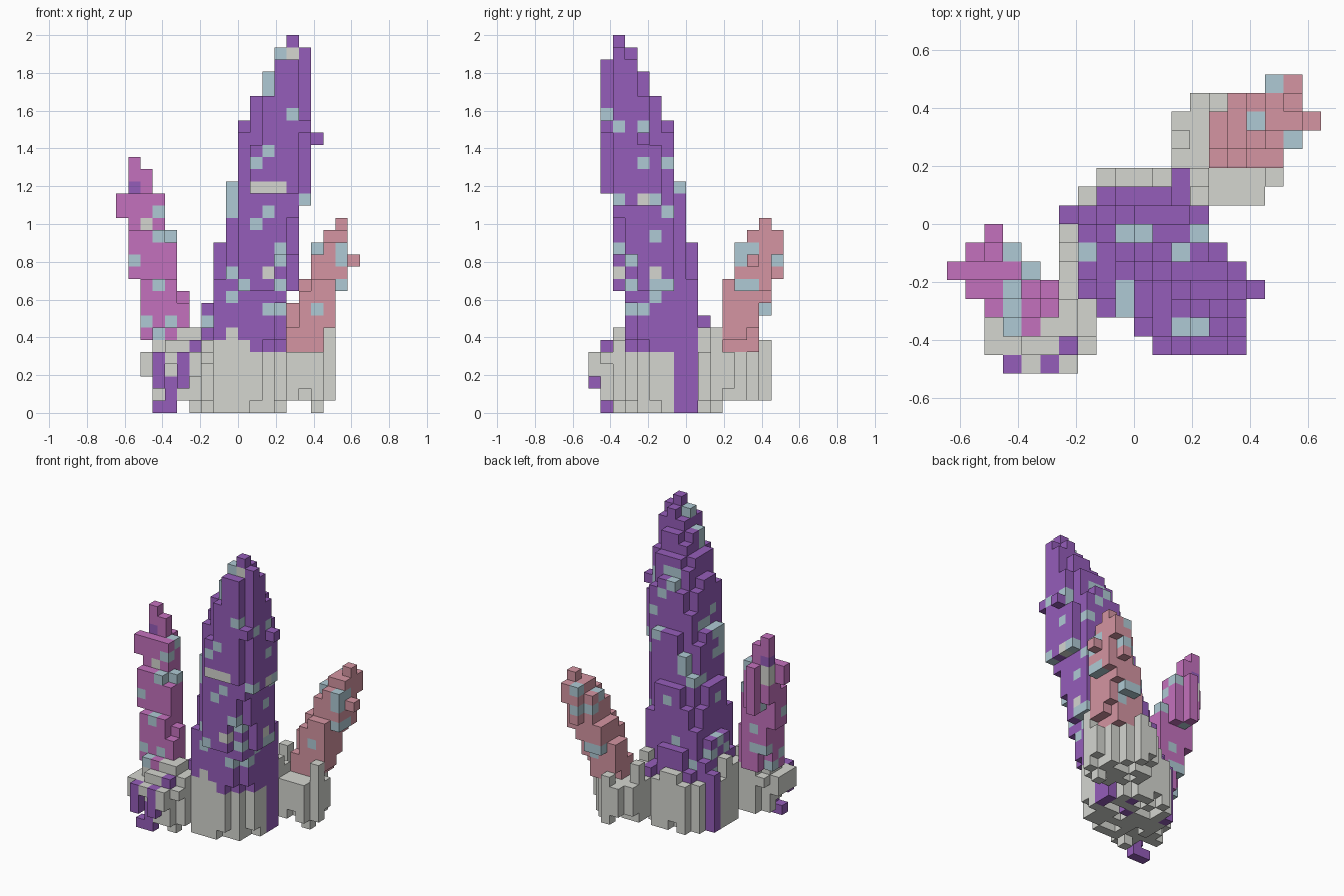
import bpy, bmesh, random
from mathutils import Vector

random.seed(7)
if "Cube" in bpy.data.objects:
    bpy.data.objects.remove(bpy.data.objects["Cube"])

UNIT = 2 / 31
ORIGIN = Vector((-10, -8, 0))
COLOURS = {
    "purple": (0.30, 0.11, 0.49),
    "magenta": (0.55, 0.165, 0.51),
    "dusty_pink": (0.66, 0.30, 0.36),
    "pale_teal": (0.43, 0.59, 0.66),
    "stone_grey": (0.66, 0.67, 0.63),
}
NAMES = list(COLOURS)
materials = []
for name, rgb in COLOURS.items():
    mat = bpy.data.materials.new(name)
    mat.use_nodes = True
    mat.diffuse_color = (*rgb, 1)
    mat.node_tree.nodes["Principled BSDF"].inputs["Base Color"].default_value = (*rgb, 1)
    materials.append(mat)

cubes = {}  # grid cell -> [part, colour]


def put(cell, part, colour):
    cubes.setdefault(cell, [part, colour])


def column(i, j, floor, top, part, colour):
    for k in range(floor, top + 1):
        put((i, j, k), part, colour)


def oval(x0, x1, y0, y1, margin):
    """Grid columns of the oval that fills the given limits."""
    for i in range(20):
        for j in range(16):
            if x0 - 0.01 <= i <= x1 + 0.01 and y0 - 0.01 <= j <= y1 + 0.01:
                dx = (2 * i - x0 - x1) / (x1 - x0 + margin)
                dy = (2 * j - y0 - y1) / (y1 - y0 + margin)
                if dx * dx + dy * dy <= 1:
                    yield i, j


def crystal(part, colour, keys):
    """Blend oval layers between keys: layer, then x and y limits, tip first."""
    for (top, *a), (low, *b) in zip(keys, keys[1:]):
        for k in range(low, top + 1):
            t = (top - k) / (top - low)
            limits = [p + (q - p) * t for p, q in zip(a, b)]
            for i, j in oval(*limits, margin=0.6):
                put((i, j, k), part, colour)


# Leaning crystals
crystal("main_crystal", "purple", [
    (30, 14, 14, 2, 2), (29, 13, 15, 1.6, 3), (28, 12.5, 15, 1, 3.5),
    (23, 10, 15, 1, 6), (18, 8.9, 15.1, 1, 7), (17, 8.7, 15, 1.2, 7.2),
    (10, 7.4, 14, 2, 8.6), (5, 6.4, 13.3, 2.9, 9.4)])
crystal("right_crystal", "magenta", [
    (20, 1, 1, 6, 6), (19, 0.6, 2, 5.5, 6.5), (17, 0.5, 3, 4.6, 6.5),
    (14, 0.6, 4, 3.8, 6.3), (11, 1, 4.3, 3.2, 5.8), (9, 1.6, 5, 2.5, 5.4),
    (6, 1.9, 5.3, 2, 5)])
crystal("left_crystal", "dusty_pink", [
    (15, 18, 18, 14, 14), (14, 16.7, 18.5, 12.7, 15), (13, 16, 18.5, 12, 15),
    (11, 15.5, 18.4, 11.4, 15), (10, 15, 18, 11, 14.7), (8, 14, 17.6, 10.8, 14),
    (5, 13.6, 16.8, 10.5, 13)])

# Ridges and single cubes that stick out
column(14, 1, 18, 28, "main_crystal", "purple")
column(15, 2, 17, 28, "main_crystal", "purple")
column(15, 1, 23, 23, "main_crystal", "purple")
column(16, 4, 22, 22, "main_crystal", "purple")
column(0, 5, 16, 17, "right_crystal", "magenta")
column(2, 7, 13, 17, "right_crystal", "magenta")
column(19, 13, 12, 12, "left_crystal", "dusty_pink")

# Purple veins in the rock base: column, floor and top
for vein in ((13, 7, 0, 4), (13, 8, 0, 4), (3, 1, 0, 0), (4, 1, 0, 2), (3, 0, 2, 4),
             (5, 0, 2, 4), (6, 8, 4, 5), (6, 1, 5, 5), (12, 10, 5, 5)):
    column(*vein, "rock_base", "purple")


# Rock base: joined mounds of ragged columns
def mound(limits, floor, top, bumps):
    for i, j in oval(*limits, margin=1):
        if i + j > 28:
            continue
        low = floor + random.choice((0, 0, 0, 1))
        tint = "purple" if random.random() < 0.05 else "stone_grey"
        column(i, j, low, top + random.choice(bumps), "rock_base", tint)


RAGGED = (0, 0, 0, 1, 2)
mound((6, 13, 3, 10), 0, 4, RAGGED)
mound((3, 7, 1, 4), 1, 5, (0, 0, 1))
mound((2, 7, 0, 4), 3, 4, (0,))
mound((12, 17, 9, 14), 1, 4, RAGGED)
column(16, 10, 0, 0, "rock_base", "stone_grey")
column(6, 2, 0, 4, "rock_base", "stone_grey")


# Mineral flecks on the outermost cube along an axis
def fleck(axis, sign, spots, colour="pale_teal"):
    for spot in spots:
        line = [c for c in cubes if c[:axis] + c[axis + 1:] == spot]
        if line:
            cubes[max(line, key=lambda c: sign * c[axis])][1] = colour


fleck(1, -1, [(13, 29), (12, 27), (12, 26), (14, 24), (12, 21), (11, 20), (9, 17),
              (9, 16), (15, 17), (12, 16), (11, 15), (13, 13), (13, 12), (9, 11),
              (10, 10), (9, 9), (13, 8), (7, 7), (3, 16), (4, 14), (1, 12), (3, 10),
              (2, 7), (4, 7), (18, 13), (18, 12), (18, 10), (16, 8)])
fleck(1, -1, [(14, 29), (11, 18), (12, 18), (13, 18), (12, 11), (2, 15),
              (9, 5), (10, 5), (9, 6)], "stone_grey")
fleck(0, 1, [(2, 23), (4, 23), (4, 20), (6, 20), (5, 17), (6, 16), (5, 14),
             (5, 10), (6, 10), (3, 10), (5, 9), (4, 8), (3, 8), (15, 12), (13, 13),
             (13, 10), (14, 8)])
fleck(0, 1, [(4, 17), (5, 11)], "stone_grey")
fleck(2, 1, [(12, 2), (13, 2), (9, 3), (9, 4), (12, 6), (13, 7), (9, 7), (10, 7),
             (7, 6), (3, 2), (3, 4), (4, 5), (3, 6), (16, 13), (17, 15)])
fleck(1, 1, [(1, 17), (1, 16)], "stone_grey")
fleck(1, 1, [(1, 18)], "purple")

# Scattered flecks on the sides turned to the back and right
for (i, j, k), info in cubes.items():
    covered = (i, j + 1, k) in cubes and (i - 1, j, k) in cubes
    seen = not all(c in cubes for c in ((i, j - 1, k), (i, j, k + 1), (i + 1, j, k)))
    if info[0] != "rock_base" and not covered and not seen and random.random() < 0.14:
        info[1] = "pale_teal"

# Exposed cube faces become one mesh per part
SIDES = [(axis, sign) for axis in range(3) for sign in (0, 1)]


def face_corners(cell, axis, sign):
    a, b = (axis + 1) % 3, (axis + 2) % 3
    loop = []
    for u, v in ((0, 0), (1, 0), (1, 1), (0, 1)):
        p = list(cell)
        p[axis] += sign
        p[a] += u
        p[b] += v
        loop.append(tuple(p))
    return loop if sign else loop[::-1]


for part in ("main_crystal", "right_crystal", "left_crystal", "rock_base"):
    bm = bmesh.new()
    verts = {}
    for cell, (owner, colour) in cubes.items():
        if owner != part:
            continue
        for axis, sign in SIDES:
            near = list(cell)
            near[axis] += 2 * sign - 1
            if tuple(near) in cubes:
                continue
            ring = []
            for p in face_corners(cell, axis, sign):
                if p not in verts:
                    verts[p] = bm.verts.new((Vector(p) + ORIGIN) * UNIT)
                ring.append(verts[p])
            bm.faces.new(ring).material_index = NAMES.index(colour)
    mesh = bpy.data.meshes.new(part)
    bm.to_mesh(mesh)
    bm.free()
    for mat in materials:
        mesh.materials.append(mat)
    bpy.context.collection.objects.link(bpy.data.objects.new(part, mesh))
